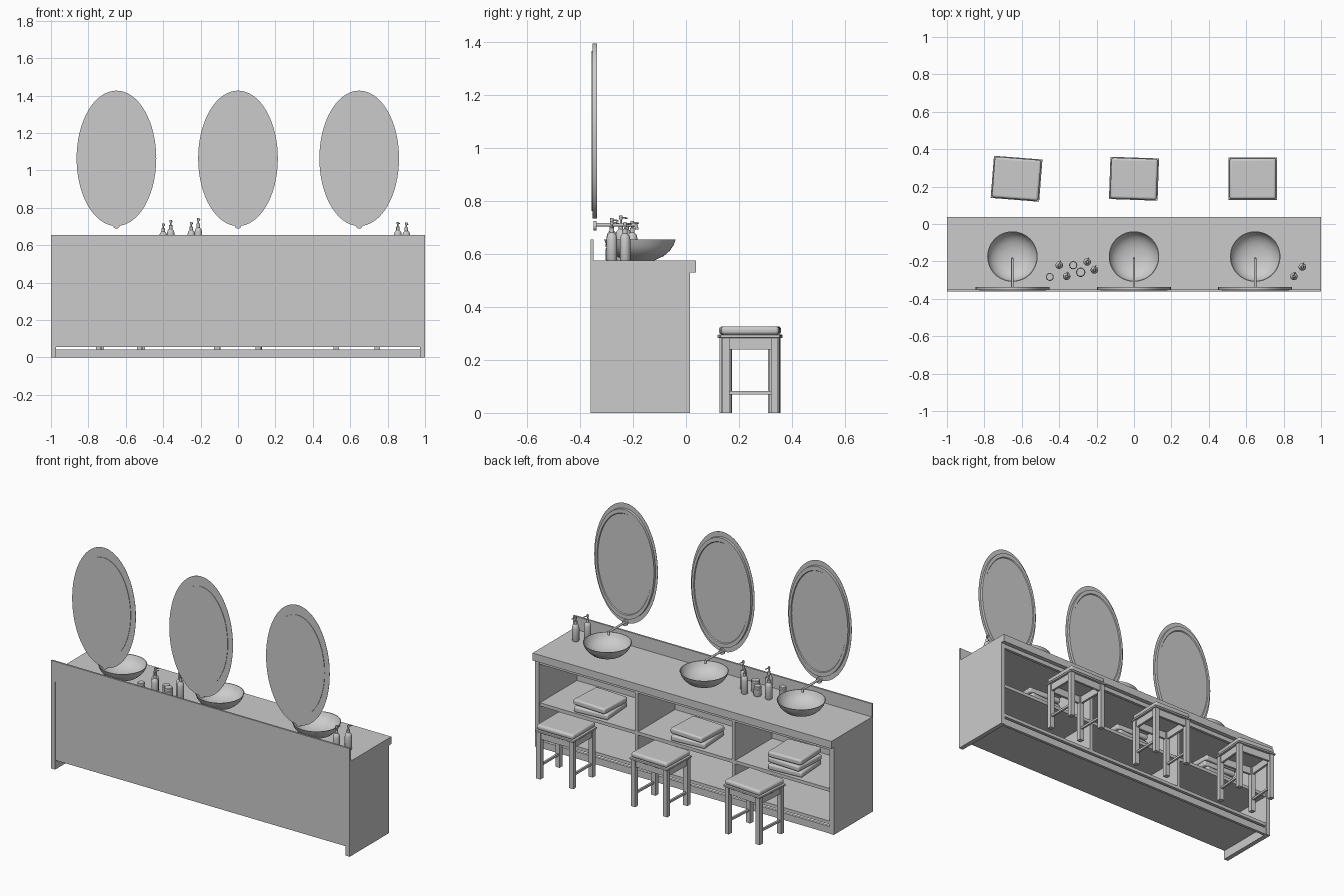
import bpy, bmesh
from math import sin, cos, pi, radians
from mathutils import Matrix, Vector

if "Cube" in bpy.data.objects:
    bpy.data.objects.remove(bpy.data.objects["Cube"])


def finish(name, bm, smooth=False, bevel=0, segs=3):
    bmesh.ops.recalc_face_normals(bm, faces=bm.faces)
    me = bpy.data.meshes.new(name)
    bm.to_mesh(me)
    bm.free()
    ob = bpy.data.objects.new(name, me)
    bpy.context.collection.objects.link(ob)
    if bevel:
        m = ob.modifiers.new("bevel", 'BEVEL')
        m.width, m.segments = bevel, segs
    if smooth:
        bpy.ops.object.select_all(action='DESELECT')
        ob.select_set(True)
        bpy.context.view_layer.objects.active = ob
        bpy.ops.object.shade_smooth_by_angle(angle=radians(35))
    return ob


def box(name, x0, x1, y0, y1, z0, z1, base=Matrix(), **kw):
    bm = bmesh.new()
    m = Matrix.Translation(((x0 + x1) / 2, (y0 + y1) / 2, (z0 + z1) / 2))
    bmesh.ops.create_cube(bm, size=1, matrix=base @ m @ Matrix.Diagonal((x1 - x0, y1 - y0, z1 - z0, 1)))
    return finish(name, bm, **kw)


def loft(name, rings, point, n=32):
    """Skin a stack of closed rings, capping both ends."""
    bm = bmesh.new()
    loops = [[bm.verts.new(point(r, 2 * pi * i / n)) for i in range(n)] for r in rings]
    for a, b in zip(loops, loops[1:]):
        for i in range(n):
            j = (i + 1) % n
            bm.faces.new((a[i], a[j], b[j], b[i]))
    bm.faces.new(loops[0])
    bm.faces.new(loops[-1])
    return finish(name, bm, smooth=True)


def lathe(name, x, y, z, profile, n=32):
    return loft(name, profile, lambda p, t: (x + p[0] * cos(t), y + p[0] * sin(t), z + p[1]), n)


def rod(name, a, b, r, n=12):
    a, b = Vector(a), Vector(b)
    q = (b - a).to_track_quat('Z', 'Y').to_matrix().to_4x4()
    bm = bmesh.new()
    bmesh.ops.create_cone(bm, cap_ends=True, segments=n, radius1=r, radius2=r, depth=(b - a).length,
                          matrix=Matrix.Translation((a + b) / 2) @ q)
    return finish(name, bm, smooth=True)


TOP = 0.575

# cabinet carcass
box("countertop", -1, 1, -0.36, 0.038, 0.53, TOP)
box("backsplash", -1, 1, -0.36, -0.349, TOP, 0.654)
for s in (-1, 1):
    box("side_panel", min(s, s * .972), max(s, s * .972), -0.36, 0.015, 0, 0.53)
    box("divider", s * .325 - .01, s * .325 + .01, -0.345, 0.01, 0.075, 0.53)
box("back_panel", -.972, .972, -0.357, -0.345, 0.055, 0.53)
box("bottom_board", -.972, .972, -0.345, 0.012, 0.055, 0.075)
box("middle_shelf", -.972, .972, -0.345, 0.008, 0.25, 0.27)
box("base_rail", -.972, .972, -0.005, 0.012, 0, 0.042)
box("top_rail", -.972, .972, -0.005, 0.012, 0.505, 0.53)

# mirror section: half width, half height, y
mirror_rings = [(.18, .302, -.356), (.18, .302, -.353), (.213, .362, -.353), (.213, .362, -.352),
                (.198, .331, -.352), (.198, .331, -.336), (.184, .306, -.336), (.181, .302, -.341)]
# basin section: radius, height
basin_profile = [(.055, 0), (.062, .004), (.09, .017), (.112, .036), (.126, .056), (.135, .079),
                 (.131, .079), (.122, .058), (.106, .039), (.08, .023), (.045, .013), (.012, .011)]
for x in (-.65, 0, .648):
    loft("mirror", mirror_rings,
         lambda r, t: (x + r[0] * cos(t), r[2], 1.064 + r[1] * sin(t)), 64)
    lathe("basin", x, -0.174, TOP, basin_profile, 48)
    # wall faucet
    rod("faucet_plate", (x, -.349, .706), (x, -.338, .706), .018, 20)
    rod("faucet_spout", (x, -.35, .71), (x, -.185, .71), .0065)
    rod("faucet_tip", (x, -.19, .713), (x, -.185, .692), .0065)

# towel stacks
for x, count in ((-.65, 3), (0, 2), (.65, 2)):
    for k in range(count):
        m = Matrix.Translation((x, -.11, .27 + k * .037)) @ Matrix.Rotation(radians((4, -3, 2)[k]), 4, 'Z')
        box("towel", -.11, .11, -.105, .105, 0, .034, m, bevel=.01, smooth=True)

# pump bottles: x, y, height
for x, y, h in ((-.40, -.22, .14), (-.36, -.28, .16), (-.25, -.203, .15), (-.212, -.246, .17),
                (.855, -.28, .15), (.90, -.23, .145)):
    lathe("bottle", x, y, TOP, [(.018, 0), (.02, .004), (.02, h * .55), (.017, h * .64), (.009, h * .7),
                                (.009, h * .82), (.004, h * .83), (.004, h * .93)], 20)
    lathe("pump_head", x, y, TOP, [(.006, h * .91), (.007, h * .93), (.006, h)], 12)
    rod("pump_nozzle", (x, y, TOP + h * .96), (x + .008, y + .024, TOP + h * .94), .003, 8)

# lidded jars
for x, y, r, h in ((-.45, -.283, .021, .065), (-.325, -.22, .022, .06), (-.285, -.258, .025, .07)):
    lathe("jar", x, y, TOP, [(r * .9, 0), (r, .005), (r, h * .68), (r * .8, h * .74), (r * .8, h * .78),
                             (r * .95, h * .79), (r * .95, h * .97), (r * .85, h)], 24)

# stools
for x, angle in ((-.628, -4.5), (0, -2), (.635, 0)):
    m = Matrix.Translation((x, .242, 0)) @ Matrix.Rotation(radians(angle), 4, 'Z')
    box("stool_seat_board", -.13, .13, -.113, .113, .283, .295, m, bevel=.003, smooth=True)
    box("stool_cushion", -.124, .124, -.109, .109, .295, .327, m, bevel=.013, segs=4, smooth=True)
    for sx in (-1, 1):
        for sy in (-1, 1):
            cx, cy = sx * .11, sy * .092
            box("stool_leg", cx - .014, cx + .014, cy - .014, cy + .014, 0, .284, m)
        box("stool_side_apron", sx * .11 - .007, sx * .11 + .007, -.08, .08, .24, .284, m)
        box("stool_end_apron", -.1, .1, sx * .092 - .007, sx * .092 + .007, .24, .284, m)
        box("stool_stretcher", sx * .11 - .006, sx * .11 + .006, -.08, .08, .07, .083, m)
